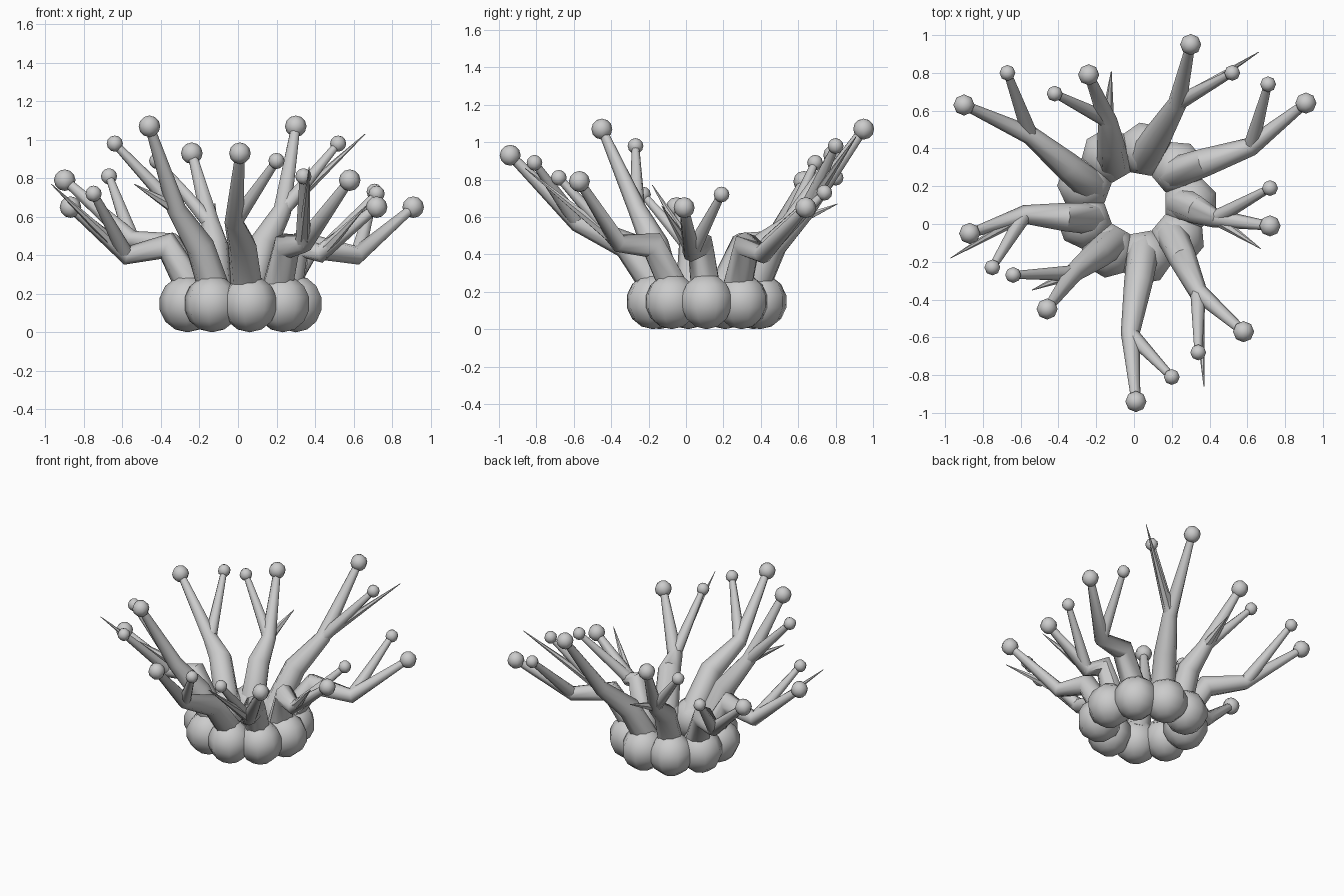
import bpy, bmesh, math
from mathutils import Vector

if "Cube" in bpy.data.objects:
    bpy.data.objects.remove(bpy.data.objects["Cube"])

grey = bpy.data.materials.new("light_grey")
grey.diffuse_color = (0.6, 0.6, 0.6, 1)
grey.use_nodes = True
grey.node_tree.nodes["Principled BSDF"].inputs["Base Color"].default_value = grey.diffuse_color


def finish(bm, name):
    bmesh.ops.recalc_face_normals(bm, faces=bm.faces)
    mesh = bpy.data.meshes.new(name)
    bm.to_mesh(mesh)
    bm.free()
    mesh.materials.append(grey)
    obj = bpy.data.objects.new(name, mesh)
    bpy.context.collection.objects.link(obj)
    bpy.ops.object.select_all(action='DESELECT')
    obj.select_set(True)
    bpy.context.view_layer.objects.active = obj
    bpy.ops.object.shade_smooth_by_angle(angle=math.radians(50))
    return obj


def ball(name, centre, radius, rings=6, turn=0):
    bm = bmesh.new()
    bmesh.ops.create_uvsphere(bm, u_segments=8, v_segments=rings, radius=radius)
    obj = finish(bm, name)
    obj.location = centre
    obj.rotation_euler.z = turn


def tube(name, points, radii, sides=8):
    """Tapered tube through the points, closed at both ends."""
    pts = [Vector(p) for p in points]
    bm = bmesh.new()
    loops = []
    for i, p in enumerate(pts):
        along = Vector()
        if i:
            along += (p - pts[i - 1]).normalized()
        if i < len(pts) - 1:
            along += (pts[i + 1] - p).normalized()
        along.normalize()
        side = along.cross(Vector((0, 0, 1))).normalized()
        up = side.cross(along)
        loops.append([bm.verts.new(p + radii[i] * (
            side * math.cos(k * math.tau / sides) + up * math.sin(k * math.tau / sides)))
            for k in range(sides)])
    for a, b in zip(loops, loops[1:]):
        for k in range(sides):
            n = (k + 1) % sides
            bm.faces.new((a[k], a[n], b[n], b[k]))
    bm.faces.new(loops[0])
    bm.faces.new(loops[-1])
    finish(bm, name)


def on_ring(angle, radius, z):
    return Vector((0.01 + radius * math.cos(angle), 0.11 + radius * math.sin(angle), z))


# Each arm, counterclockwise from the front: fork, large tip, small tip
arms = [
    ((-0.02, -0.58, 0.57), (0.01, -0.94, 0.93), (0.20, -0.81, 0.89)),
    ((0.34, -0.36, 0.46), (0.58, -0.57, 0.79), (0.34, -0.68, 0.81)),
    ((0.43, 0.03, 0.41), (0.72, -0.01, 0.65), (0.72, 0.19, 0.72)),
    ((0.62, 0.41, 0.40), (0.91, 0.64, 0.65), (0.71, 0.74, 0.73)),
    ((0.23, 0.64, 0.63), (0.30, 0.95, 1.07), (0.52, 0.80, 0.98)),
    ((-0.14, 0.55, 0.56), (-0.24, 0.79, 0.93), (-0.42, 0.69, 0.89)),
    ((-0.55, 0.47, 0.48), (-0.90, 0.63, 0.79), (-0.67, 0.80, 0.81)),
    ((-0.58, 0.05, 0.40), (-0.87, -0.05, 0.65), (-0.75, -0.23, 0.72)),
    ((-0.32, -0.26, 0.64), (-0.46, -0.45, 1.07), (-0.64, -0.27, 0.98)),
]
# Thin spikes grow from some of the forks
spikes = {1: (0.37, -0.86, 0.86), 2: (0.67, -0.13, 0.66), 4: (0.66, 0.91, 1.03),
          5: (-0.12, 0.81, 0.67), 7: (-0.97, -0.18, 0.77), 8: (-0.54, -0.35, 0.77)}

for i, (fork, large, small) in enumerate(arms):
    a = math.radians(-80 + 40 * i)
    # Rounded lobe of the base ring
    ball("base_lobe", on_ring(a, 0.29, 0.148), 0.148, rings=7, turn=a + math.pi / 8)
    # Main arm rises from the lobe, bends outward and runs to the large tip
    root = on_ring(a, 0.24, 0.18)
    bend = root.lerp(Vector(fork), 0.42)
    bend.z = 0.45
    tube("arm", (root, bend, fork, large), (0.085, 0.075, 0.05, 0.024))
    tube("side_branch", (fork, small), (0.042, 0.02))
    ball("large_tip", large, 0.056)
    ball("small_tip", small, 0.042)
    if i in spikes:
        tube("spike", (fork, spikes[i]), (0.035, 0.002), sides=6)
